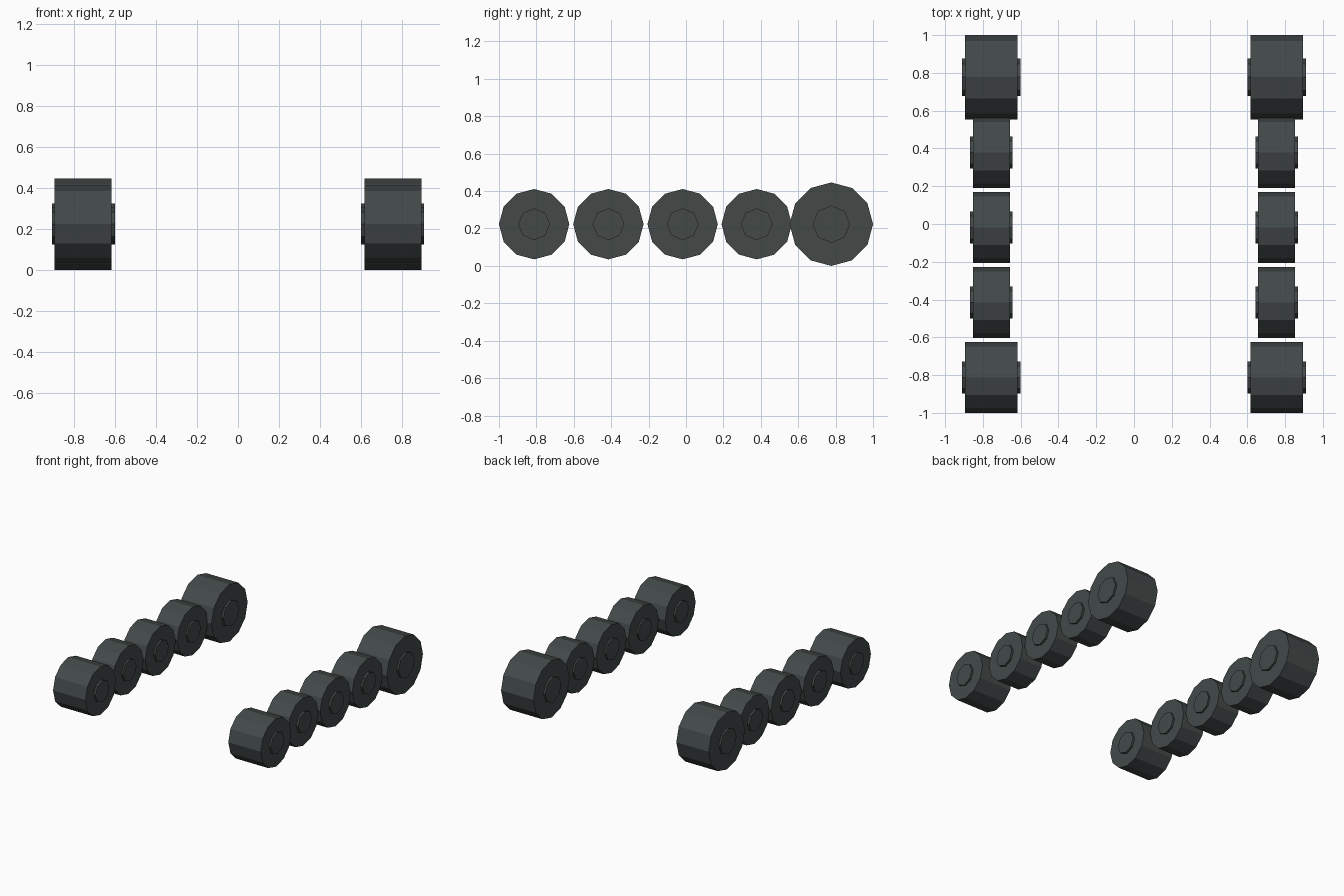
import bpy, bmesh, math
from mathutils import Matrix

if "Cube" in bpy.data.objects:
    bpy.data.objects.remove(bpy.data.objects["Cube"])

rubber = bpy.data.materials.new("dark_grey_rubber")
rubber.diffuse_color = (0.056, 0.067, 0.066, 1)
rubber.use_nodes = True
rubber.node_tree.nodes["Principled BSDF"].inputs["Base Color"].default_value = rubber.diffuse_color

AXLE_Z = 0.223


def disc(name, x0, x1, y, radius, sides):
    """Flat-shaded cylinder along x, with a corner pointing straight up."""
    bm = bmesh.new()
    bmesh.ops.create_cone(bm, cap_ends=True, segments=sides, radius1=radius,
                          radius2=radius, depth=x1 - x0)
    bmesh.ops.rotate(bm, verts=bm.verts, matrix=Matrix.Rotation(math.pi / 2, 3, 'Y'))
    mesh = bpy.data.meshes.new(name)
    bm.to_mesh(mesh)
    bm.free()
    mesh.materials.append(rubber)
    ob = bpy.data.objects.new(name, mesh)
    ob.location = ((x0 + x1) / 2, y, AXLE_Z)
    bpy.context.collection.objects.link(ob)


# name, y, wheel radius, wheel x range, hub radius, hub x range
WIDE, WIDE_HUB = (0.617, 0.896), (0.602, 0.910)
SLIM, SLIM_HUB = (0.657, 0.853), (0.644, 0.869)
wheels = [
    ("front_wheel", -0.812, 0.188, WIDE, 0.085, WIDE_HUB),
    ("road_wheel_1", -0.415, 0.188, SLIM, 0.085, SLIM_HUB),
    ("road_wheel_2", -0.018, 0.188, SLIM, 0.085, SLIM_HUB),
    ("road_wheel_3", 0.378, 0.188, SLIM, 0.085, SLIM_HUB),
    ("rear_wheel", 0.777, 0.223, WIDE, 0.100, WIDE_HUB),
]

for side, label in ((1, "right"), (-1, "left")):
    for name, y, r, (a, b), hub_r, (ha, hb) in wheels:
        def part(suffix, lo, hi, radius, sides):
            x0, x1 = sorted((side * lo, side * hi))
            disc(f"{label}_{name}{suffix}", x0, x1, y, radius, sides)
        part("", a, b, r, 12)
        # raised hub caps on both faces
        part("_inner_hub", ha, a, hub_r, 8)
        part("_outer_hub", b, hb, hub_r, 8)
